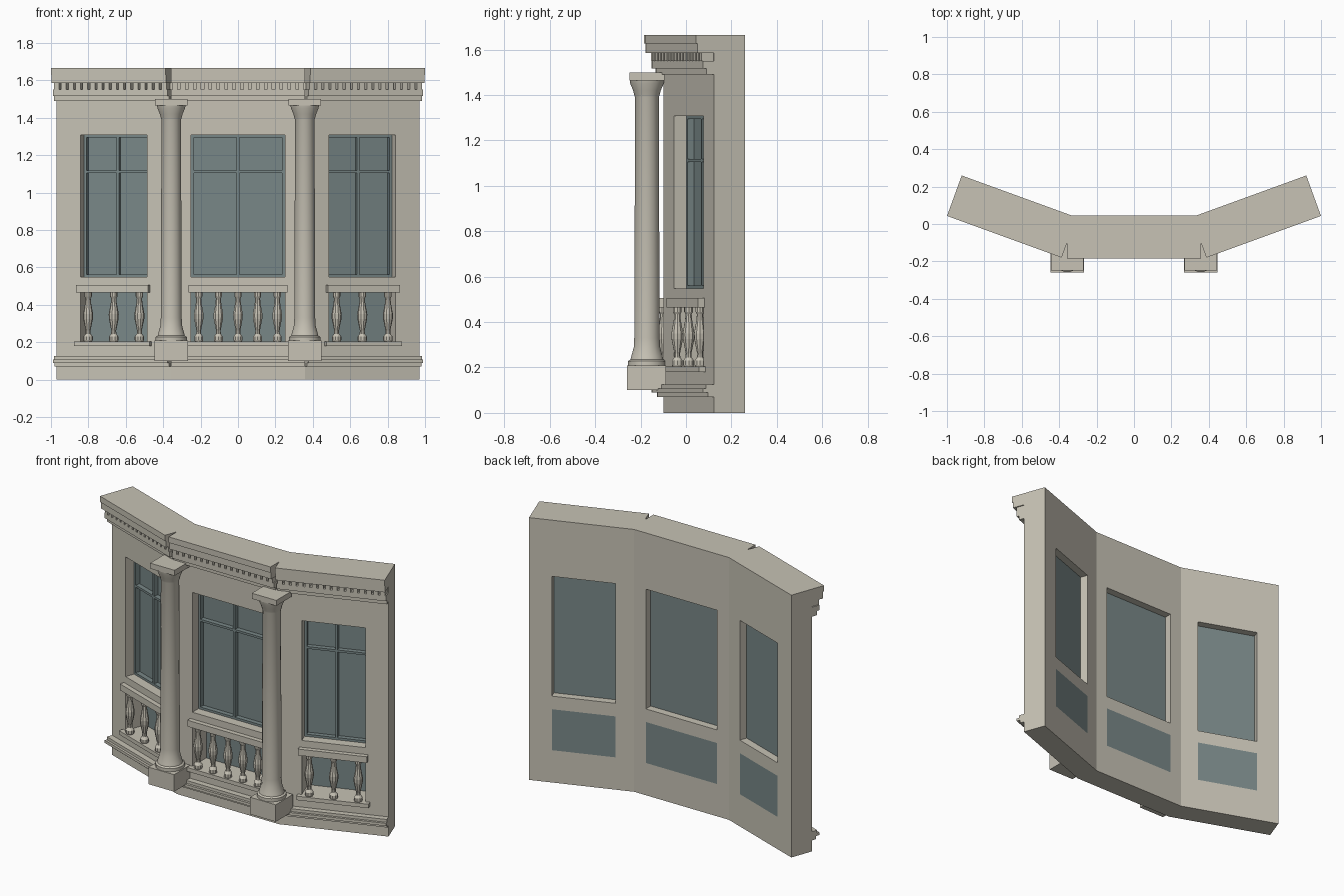
import bpy, bmesh, math
from mathutils import Matrix, Vector

cube = bpy.data.objects.get("Cube")
if cube:
    bpy.data.objects.remove(cube, do_unlink=True)


def material(name, rgb):
    m = bpy.data.materials.new(name)
    m.use_nodes = True
    m.diffuse_color = (*rgb, 1)
    m.node_tree.nodes["Principled BSDF"].inputs["Base Color"].default_value = (*rgb, 1)
    return m


STONE = material("warm_stone", (0.57, 0.54, 0.46))
GLASS = material("grey_blue_window", (0.19, 0.245, 0.245))

SEAM, FRONT, THICK, HEIGHT = 0.358, -0.10, 0.145, 1.665
WING, ANGLE = 0.652, math.radians(20)


def finish(name, bm, mat):
    bmesh.ops.recalc_face_normals(bm, faces=bm.faces)
    mesh = bpy.data.meshes.new(name)
    bm.to_mesh(mesh)
    bm.free()
    mesh.materials.append(mat)
    ob = bpy.data.objects.new(name, mesh)
    bpy.context.collection.objects.link(ob)
    return ob


def box(bm, x, y, z, frame=Matrix()):
    """Add a box from (min, max) ranges, placed in the given frame."""
    lo, hi = Vector((x[0], y[0], z[0])), Vector((x[1], y[1], z[1]))
    place = Matrix.Translation((lo + hi) / 2) @ Matrix.Diagonal((*(hi - lo), 1))
    bmesh.ops.create_cube(bm, size=1, matrix=frame @ place)


def lathe(bm, profile, sides, frame):
    """Revolve (radius, height) pairs into a closed solid."""
    rings = []
    for r, z in profile:
        turn = [2 * math.pi * (i + 0.5) / sides for i in range(sides)]
        rings.append([bm.verts.new(frame @ Vector((r * math.cos(a), r * math.sin(a), z)))
                      for a in turn])
    for low, high in zip(rings, rings[1:]):
        for i in range(sides):
            j = (i + 1) % sides
            bm.faces.new((low[i], low[j], high[j], high[i]))
    bm.faces.new(rings[0][::-1])
    bm.faces.new(rings[-1])


# Each bay: name, frame at middle of its front face, half length, half opening, balusters
def wing_frame(s):
    return (Matrix.Translation((s * SEAM, FRONT, 0)) @ Matrix.Rotation(s * ANGLE, 4, "Z")
            @ Matrix.Translation((s * WING / 2, 0, 0)))


BAYS = [("centre", Matrix.Translation((0, FRONT, 0)), SEAM, 0.25, 5, 0.105),
        ("left", wing_frame(1), WING / 2, 0.19, 3, 0.146),
        ("right", wing_frame(-1), WING / 2, 0.19, 3, 0.146)]
WINDOW, PANEL = (0.548, 1.308), (0.205, 0.465)

# Wall: bent footprint raised to full height, openings cut through
bm = bmesh.new()
back_seam = SEAM - THICK * math.tan(ANGLE / 2)
end = wing_frame(1) @ Vector((WING / 2, 0, 0))
end_back = wing_frame(1) @ Vector((WING / 2, THICK, 0))
half = [(SEAM, FRONT), end.xy, end_back.xy, (back_seam, FRONT + THICK)]
outline = half + [(-x, y) for x, y in reversed(half)]
base = bm.faces.new([bm.verts.new((x, y, 0)) for x, y in outline])
top = bmesh.ops.extrude_face_region(bm, geom=[base])
bmesh.ops.translate(bm, vec=(0, 0, HEIGHT),
                    verts=[v for v in top["geom"] if isinstance(v, bmesh.types.BMVert)])
wall = finish("wall", bm, STONE)

bm = bmesh.new()
for _, frame, _, w, _, _ in BAYS:
    for z in (WINDOW, PANEL):
        box(bm, (-w, w), (-0.1, THICK + 0.1), z, frame)
cutter = finish("opening_cutter", bm, STONE)
cutter.hide_render = True
cut = wall.modifiers.new("openings", "BOOLEAN")
cut.operation, cut.solver, cut.object = "DIFFERENCE", "EXACT", cutter
bpy.context.view_layer.objects.active = wall
bpy.ops.object.modifier_apply(modifier=cut.name)
bpy.data.objects.remove(cutter, do_unlink=True)

# Moulding courses: (projection, bottom, top)
CORNICE = [(0.035, 1.49, 1.517), (0.052, 1.517, 1.55),
           (0.078, 1.585, 1.628), (0.085, 1.628, HEIGHT)]
PLINTH = [(0.028, 0.07, 0.09), (0.052, 0.09, 0.107), (0.037, 0.107, 0.125)]
BALUSTER = [(0.02, 0.2), (0.025, 0.212), (0.025, 0.23), (0.014, 0.245), (0.013, 0.262),
            (0.026, 0.325), (0.027, 0.35), (0.016, 0.41), (0.014, 0.435),
            (0.02, 0.445), (0.02, 0.47)]

for name, frame, length, w, count, step in BAYS:
    for part, courses in (("cornice", CORNICE), ("base_moulding", PLINTH)):
        bm = bmesh.new()
        for out, lo, hi in courses:
            box(bm, (-length, length), (-out, 0.01), (lo, hi), frame)
        finish(f"{name}_{part}", bm, STONE)

    # Dentil row under the crown
    bm = bmesh.new()
    teeth = round(2 * length / 0.042)
    pitch = 2 * length / teeth
    for i in range(teeth):
        x = -length + pitch * (i + 0.5)
        box(bm, (x - 0.014, x + 0.014), (-0.055, 0.01), (1.55, 1.585), frame)
    finish(f"{name}_dentils", bm, STONE)

    # Handrail and sill of the balustrade
    bm = bmesh.new()
    box(bm, (-w - 0.015, w + 0.015), (-0.03, 0.03), (0.465, 0.505), frame)
    box(bm, (-w - 0.025, w + 0.025), (-0.03, 0.01), (0.18, 0.205), frame)
    finish(f"{name}_balustrade_rails", bm, STONE)

    bm = bmesh.new()
    for i in range(count):
        x = (i - (count - 1) / 2) * step
        lathe(bm, BALUSTER, 10, frame @ Matrix.Translation((x, 0, 0)))
    finish(f"{name}_balusters", bm, STONE)

    # Window frame bars
    bm = bmesh.new()
    z0, z1 = WINDOW
    bar, depth = 0.014, (0.06, 0.092)
    for x in (-w, -bar / 2, w - bar):
        box(bm, (x, x + bar), depth, WINDOW, frame)
    for z in (z0, 1.105, z1 - bar):
        box(bm, (-w, w), depth, (z, z + bar), frame)
    finish(f"{name}_window_frame", bm, GLASS)

    # Panes: set back in the window, flush with the back behind the balusters
    bm = bmesh.new()
    box(bm, (-w, w), (0.09, 0.097), WINDOW, frame)
    box(bm, (-w, w), (THICK - 0.006, THICK), PANEL, frame)
    finish(f"{name}_panes", bm, GLASS)

# Columns standing in front of the two bends
SHAFT = [(0.085, 0.2), (0.085, 0.228), (0.074, 0.235), (0.07, 0.25), (0.059, 0.29),
         (0.057, 0.33), (0.053, 1.39), (0.057, 1.4), (0.062, 1.42), (0.075, 1.45),
         (0.078, 1.468)]
for name, s in (("left", 1), ("right", -1)):
    x, y = s * 0.357, -0.172
    bm = bmesh.new()
    lathe(bm, SHAFT, 16, Matrix.Translation((x, y, 0)))
    shaft = finish(f"{name}_column_shaft", bm, STONE)
    bpy.ops.object.select_all(action="DESELECT")
    shaft.select_set(True)
    bpy.context.view_layer.objects.active = shaft
    bpy.ops.object.shade_smooth_by_angle(angle=math.radians(25))
    bm = bmesh.new()
    box(bm, (x - 0.09, x + 0.09), (y - 0.088, y + 0.085), (0.1, 0.208))
    finish(f"{name}_column_plinth", bm, STONE)
    bm = bmesh.new()
    box(bm, (x - 0.086, x + 0.086), (y - 0.077, y + 0.077), (1.465, 1.5))
    finish(f"{name}_column_capital", bm, STONE)
